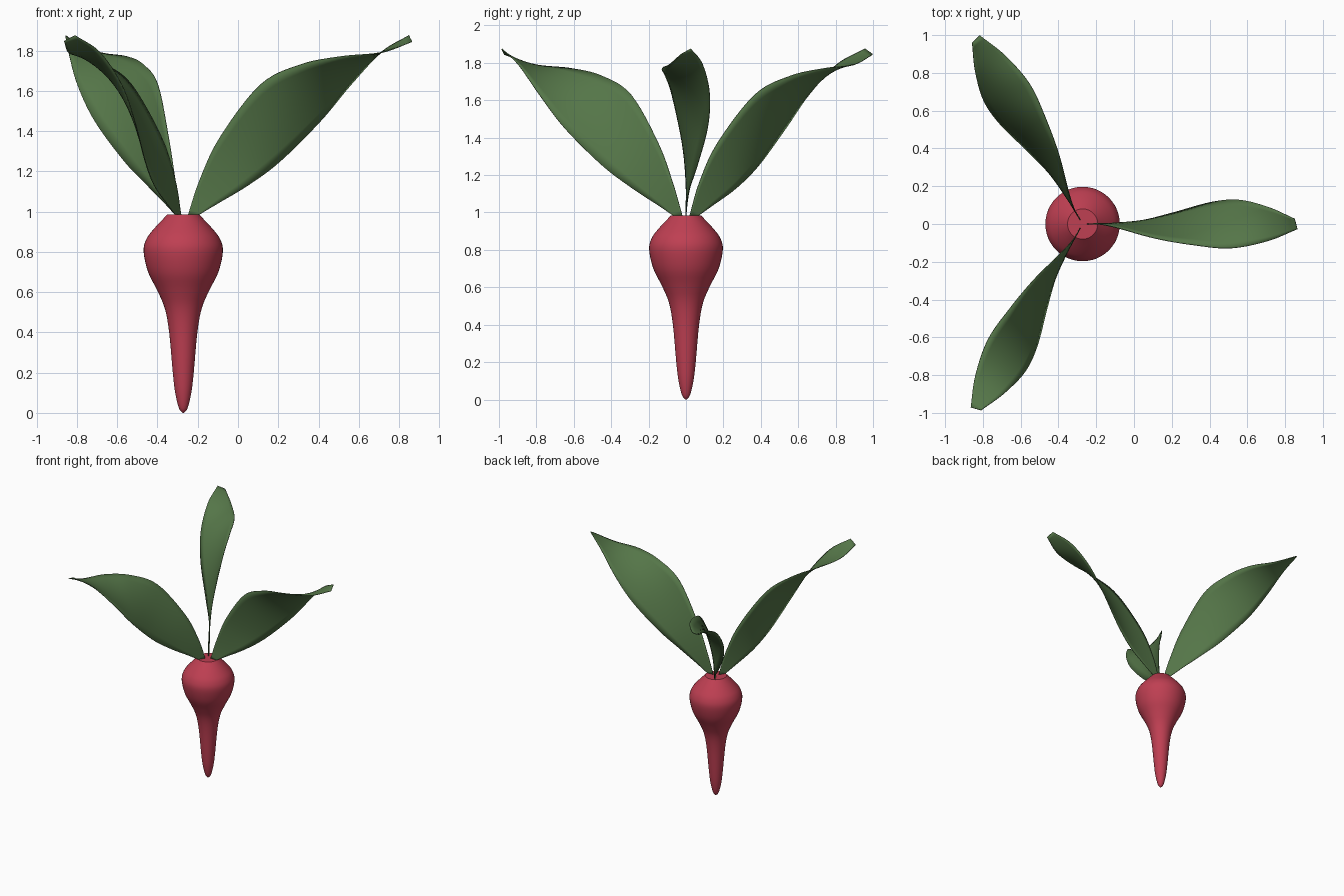
import bpy
import bmesh
from math import cos, sin, radians, tau
from mathutils import Vector, Matrix

AXIS = Vector((-0.272, 0, 0))

cube = bpy.data.objects.get("Cube")
if cube:
    bpy.data.objects.remove(cube, do_unlink=True)


def make_material(name, colour):
    mat = bpy.data.materials.new(name)
    mat.use_nodes = True
    mat.diffuse_color = colour
    mat.node_tree.nodes["Principled BSDF"].inputs["Base Color"].default_value = colour
    return mat


def smooth_path(points, steps):
    """Resample points along a Catmull-Rom spline."""
    pts = [Vector(p) for p in points]
    pts = [2 * pts[0] - pts[1]] + pts + [2 * pts[-1] - pts[-2]]
    path = []
    for a, b, c, d in zip(pts, pts[1:], pts[2:], pts[3:]):
        for i in range(steps):
            t = i / steps
            path.append(0.5 * (2 * b + (c - a) * t + (2 * a - 5 * b + 4 * c - d) * t ** 2
                               + (3 * b - a - 3 * c + d) * t ** 3))
    return path + [pts[-2]]


def make_object(name, rows, material, closed=False):
    """Skin rows of points; closed rows are rings with capped ends."""
    bm = bmesh.new()
    grid = [[bm.verts.new(p) for p in row] for row in rows]
    count = len(grid[0])
    for low, high in zip(grid, grid[1:]):
        for i in range(count if closed else count - 1):
            j = (i + 1) % count
            bm.faces.new((low[i], low[j], high[j], high[i]))
    if closed:
        bm.faces.new(grid[0][::-1])
        bm.faces.new(grid[-1])
    bmesh.ops.recalc_face_normals(bm, faces=bm.faces)
    mesh = bpy.data.meshes.new(name)
    bm.to_mesh(mesh)
    bm.free()
    mesh.materials.append(material)
    obj = bpy.data.objects.new(name, mesh)
    bpy.context.collection.objects.link(obj)
    bpy.ops.object.select_all(action="DESELECT")
    obj.select_set(True)
    bpy.context.view_layer.objects.active = obj
    bpy.ops.object.shade_smooth_by_angle(angle=radians(40))
    return obj


red = make_material("radish red", (0.52, 0.05, 0.085, 1))
green = make_material("leaf green", (0.09, 0.18, 0.065, 1))

# Root: turned profile of radius and height, with a flat crown
profile = [(0.004, 0), (0.022, 0.025), (0.04, 0.1), (0.052, 0.2), (0.07, 0.4),
           (0.092, 0.52), (0.13, 0.61), (0.175, 0.7), (0.197, 0.8),
           (0.185, 0.86), (0.15, 0.91), (0.08, 0.985)]
rings = []
for p in smooth_path([(r, 0, z) for r, z in profile], 4):
    rings.append([AXIS + Vector((p.x * cos(tau * i / 48), p.x * sin(tau * i / 48), p.z))
                  for i in range(48)])
make_object("root", rings, red, closed=True)

# Leaf: twisted blade between an upper and a lower edge
upper_edge = [(-0.25, 0, 0.98), (-0.19, 0, 1.16), (-0.09, -0.02, 1.37), (0.11, -0.075, 1.63),
              (0.31, -0.11, 1.73), (0.51, -0.128, 1.77), (0.71, -0.09, 1.79), (0.865, -0.027, 1.845)]
lower_edge = [(-0.2, 0, 0.98), (-0.1, 0.005, 1.04), (0.05, 0.02, 1.13), (0.21, 0.06, 1.25),
              (0.41, 0.115, 1.45), (0.56, 0.127, 1.63), (0.71, 0.09, 1.79), (0.85, 0.027, 1.875)]
blade = [[a.lerp(b, i / 8) for i in range(9)]
         for a, b in zip(smooth_path(upper_edge, 6), smooth_path(lower_edge, 6))]

# Three leaves spaced evenly around the crown
for name, angle in (("left_leaf", 0), ("back_leaf", 120), ("front_leaf", 240)):
    turn = Matrix.Rotation(radians(angle), 3, "Z")
    rows = [[AXIS + turn @ (p - AXIS) for p in row] for row in blade]
    leaf = make_object(name, rows, green)
    solid = leaf.modifiers.new("thickness", "SOLIDIFY")
    solid.thickness = 0.005
    solid.offset = 0
